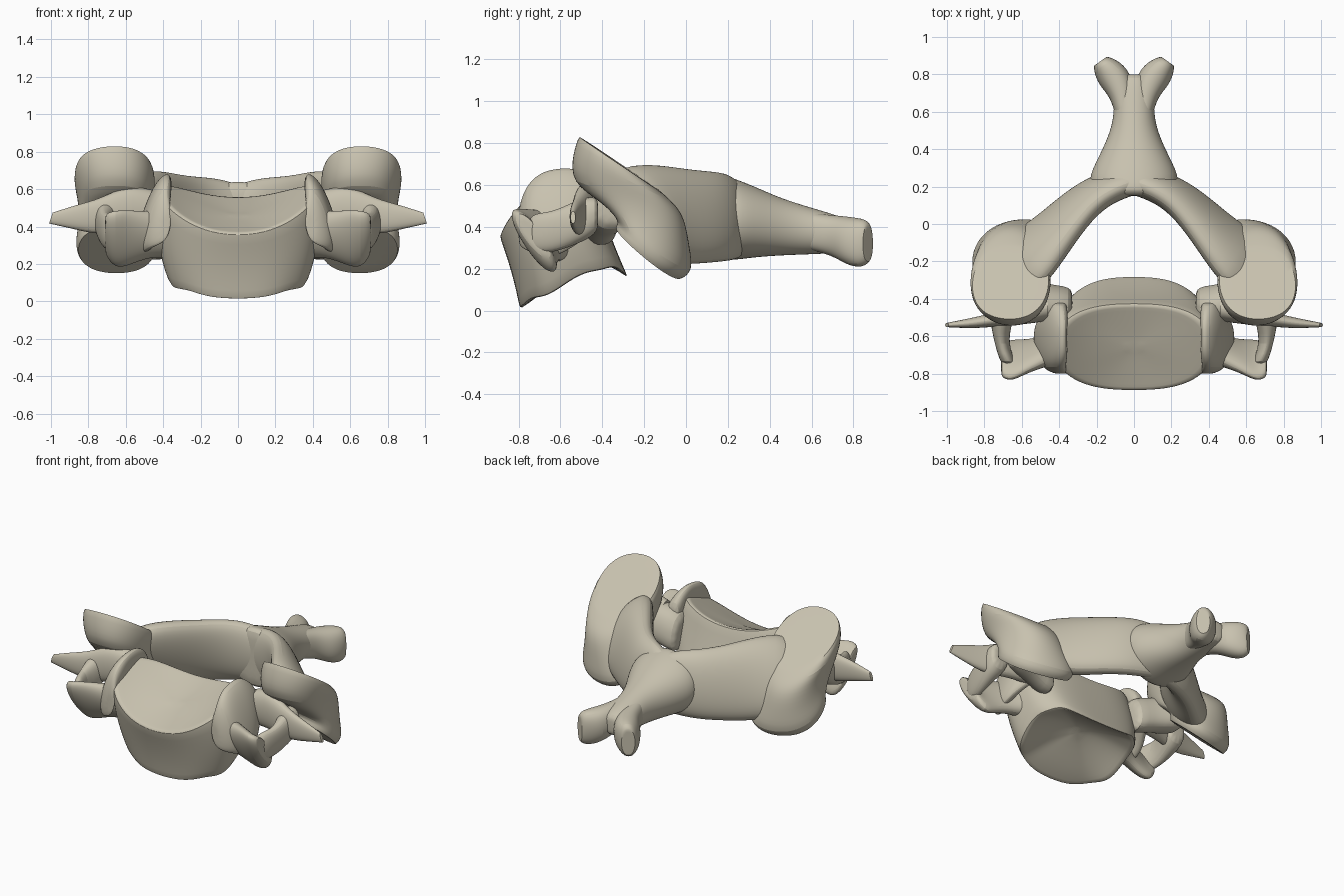
import bpy, bmesh
from math import cos, sin, pi, copysign
from mathutils import Vector

if "Cube" in bpy.data.objects:
    bpy.data.objects.remove(bpy.data.objects["Cube"])

bone = bpy.data.materials.new("ivory bone")
bone.use_nodes = True
bone.diffuse_color = (0.58, 0.54, 0.43, 1)
bone.node_tree.nodes["Principled BSDF"].inputs["Base Color"].default_value = bone.diffuse_color


def oval(count, power):
    """Unit superellipse outline: round at power 2, boxier above it."""
    outline = []
    for i in range(count):
        c, s = cos(2 * pi * i / count), sin(2 * pi * i / count)
        outline.append((copysign(abs(c) ** (2 / power), c), copysign(abs(s) ** (2 / power), s)))
    return outline


def skin(name, rings, mirror=False, levels=2, crease=0.0, angle=40):
    """Bridge a row of point rings, close both ends and smooth the result."""
    bm = bmesh.new()
    loops = [[bm.verts.new(p) for p in ring] for ring in rings]
    for a, b in zip(loops, loops[1:]):
        for i in range(len(a)):
            j = (i + 1) % len(a)
            bm.faces.new((a[i], a[j], b[j], b[i]))
    layer = bm.edges.layers.float.new("crease_edge")
    for loop in (loops[0], loops[-1]):
        cap = bm.faces.new(loop)
        for edge in cap.edges:
            edge[layer] = crease
        bmesh.ops.poke(bm, faces=[cap])
    bmesh.ops.recalc_face_normals(bm, faces=bm.faces)
    mesh = bpy.data.meshes.new(name)
    bm.to_mesh(mesh)
    bm.free()
    obj = bpy.data.objects.new(name, mesh)
    bpy.context.collection.objects.link(obj)
    mesh.materials.append(bone)
    bpy.ops.object.select_all(action="DESELECT")
    obj.select_set(True)
    bpy.context.view_layer.objects.active = obj
    bpy.ops.object.shade_smooth_by_angle(angle=angle * pi / 180)
    if mirror:
        obj.modifiers.new("Mirror", "MIRROR").use_mirror_merge = False
    subsurf = obj.modifiers.new("Smooth", "SUBSURF")
    subsurf.levels = subsurf.render_levels = levels


def loft(name, stations, power=2.3, count=12, **options):
    """Loft ovals; each station is a centre and two half-axis vectors."""
    rings = []
    for centre, u, v in stations:
        c, u, v = Vector(centre), Vector(u), Vector(v)
        rings.append([c + u * a + v * b for a, b in oval(count, power)])
    skin(name, rings, **options)


# Vertebral body: saddle-shaped top plate, arched underside, waisted wall
def top_point(a, b):
    x, y = 0.42 * a, -0.66 + 0.235 * b
    return Vector((x, y, 0.46 + 0.1 * b + 0.14 * a * a))


def bottom_point(a, b):
    x, y = 0.375 * a, -0.535 + 0.26 * b
    edge = min(1, max(abs(a), abs(b)))
    t = min(1, max(0, (b + 0.8) / 1.1))
    rise = 0.15 * t * t * (3 - 2 * t)
    return Vector((x, y, 0.005 + rise + 0.02 * a * a + 0.1 * (1 - edge ** 2)))


rim = oval(36, 2.5)
body = [[bottom_point(a * s, b * s) for a, b in rim] for s in (0.2, 0.5, 0.75, 0.92, 1)]
for t in (0.12, 0.35, 0.6, 0.85):
    bulge, waist = 1 + 0.4 * t * (1 - t), 1 - 0.16 * t * (1 - t)
    ring = []
    for a, b in rim:
        low, high = bottom_point(a, b), top_point(a, b)
        point = low.lerp(high, t)
        point.x *= bulge
        point.y = bottom_point(a, b * waist).lerp(top_point(a, b * waist), t).y
        ring.append(point)
    body.append(ring)
body += [[top_point(a * s, b * s) for a, b in rim] for s in (1, 0.92, 0.75, 0.5, 0.2)]
skin("vertebral_body", body, levels=1, angle=50)

# Raised lips along the sides of the top plate, sloping outward
loft("uncinate_lip", [
    ((0.39, -0.80, 0.40), (0.04, 0, -0.02), (0, 0, 0.09)),
    ((0.43, -0.77, 0.44), (0.06, 0, -0.04), (-0.02, 0, 0.15)),
    ((0.44, -0.70, 0.46), (0.08, 0, -0.06), (-0.04, 0, 0.20)),
    ((0.45, -0.61, 0.47), (0.08, 0, -0.06), (-0.05, 0, 0.21)),
    ((0.44, -0.52, 0.50), (0.08, 0, -0.06), (-0.04, 0, 0.18)),
    ((0.41, -0.42, 0.50), (0.06, 0, -0.03), (0, 0, 0.11)),
], power=2.1, mirror=True)

# Pedicles joining the body to the pillars
loft("pedicle", [
    ((0.33, -0.43, 0.42), (0, 0.10, 0), (0, -0.03, 0.14)),
    ((0.47, -0.42, 0.47), (0, 0.09, 0), (0, -0.02, 0.12)),
    ((0.66, -0.35, 0.51), (0, 0.13, 0), (0, 0, 0.14)),
], mirror=True)

# Articular pillars, ending in tilted flat facets
loft("articular_pillar", [
    ((0.66, -0.315, 0.70), (0.21, 0.01, -0.01), (0.02, -0.20, 0.135)),
    ((0.66, -0.305, 0.64), (0.225, 0.01, 0), (0.01, -0.24, 0.12)),
    ((0.655, -0.28, 0.53), (0.20, 0.01, 0), (0, -0.28, 0.08)),
    ((0.65, -0.19, 0.41), (0.205, -0.03, 0), (0, -0.21, 0.11)),
    ((0.65, -0.14, 0.31), (0.225, -0.05, 0), (0, -0.17, 0.13)),
    ((0.65, -0.18, 0.275), (0.21, -0.05, 0), (0, -0.15, 0.13)),
], power=2.25, count=16, mirror=True, crease=0.8)

# Laminae closing the canal behind, running into the spinous process
loft("lamina", [
    ((0.62, -0.24, 0.48), (0.09, 0.13, -0.05), (-0.04, -0.08, 0.21)),
    ((0.47, -0.10, 0.46), (0.07, 0.11, -0.03), (-0.04, -0.05, 0.25)),
    ((0.34, 0.05, 0.45), (0.06, 0.09, -0.03), (-0.03, -0.03, 0.23)),
    ((0.21, 0.165, 0.45), (0.04, 0.09, -0.03), (-0.01, -0.02, 0.22)),
    ((0.07, 0.22, 0.45), (0.01, 0.085, -0.02), (0, -0.01, 0.21)),
    ((-0.10, 0.26, 0.43), (0, 0.08, -0.02), (0, 0, 0.16)),
], power=2.2, mirror=True)

# Spinous process, given as depth, half width, top and bottom
profile = [(0.15, 0.20, 0.655, 0.24), (0.22, 0.255, 0.64, 0.235), (0.32, 0.215, 0.60, 0.25),
           (0.44, 0.15, 0.545, 0.26), (0.56, 0.11, 0.505, 0.265), (0.68, 0.11, 0.47, 0.27),
           (0.80, 0.09, 0.43, 0.28)]
loft("spinous_process", [
    ((0, y, (top + low) / 2), (w, 0, 0), (0, 0, (top - low) / 2)) for y, w, top, low in profile
], power=2.1, count=16)

# Forked tips of the spinous process
loft("spinous_tip", [
    ((0.05, 0.58, 0.38), (0.05, 0, 0), (0, 0, 0.09)),
    ((0.06, 0.70, 0.36), (0.07, -0.02, 0), (0, 0, 0.10)),
    ((0.11, 0.79, 0.33), (0.08, -0.05, 0), (0, 0.01, 0.12)),
    ((0.165, 0.85, 0.32), (0.05, -0.04, 0), (0, 0.01, 0.12)),
    ((0.18, 0.87, 0.32), (0.035, -0.025, 0), (0, 0, 0.09)),
], mirror=True, crease=0.7)

# Transverse process: front bar, outer bridge and rear spike around an opening
loft("front_bar", [
    ((0.34, -0.62, 0.36), (0, 0.10, 0.03), (0, -0.05, 0.13)),
    ((0.47, -0.68, 0.36), (0, 0.06, 0.03), (0, -0.06, 0.12)),
    ((0.58, -0.71, 0.34), (0, 0.05, 0.03), (0, -0.08, 0.15)),
    ((0.66, -0.73, 0.33), (0, 0.045, 0.03), (0, -0.11, 0.16)),
    ((0.71, -0.73, 0.36), (0, 0.04, 0.02), (0, -0.08, 0.11)),
], power=2.1, mirror=True, crease=0.3)
loft("outer_bridge", [
    ((0.67, -0.75, 0.37), (0.045, 0, 0), (0, 0, 0.10)),
    ((0.71, -0.64, 0.37), (0.035, 0, 0), (0.01, 0, 0.10)),
    ((0.71, -0.53, 0.42), (0.06, 0, 0), (0, 0, 0.11)),
    ((0.70, -0.42, 0.46), (0.08, 0, 0), (0, 0, 0.10)),
], mirror=True)
loft("rear_spike", [
    ((0.46, -0.45, 0.48), (0, 0.07, 0), (0, 0, 0.12)),
    ((0.59, -0.48, 0.50), (0, 0.06, 0), (0, 0, 0.13)),
    ((0.74, -0.51, 0.45), (0, 0.04, 0), (0, 0, 0.10)),
    ((0.86, -0.53, 0.45), (0, 0.03, 0), (0, 0, 0.07)),
    ((1.0, -0.54, 0.445), (0, 0.012, 0), (-0.01, 0, 0.03)),
], mirror=True, crease=1.0)
